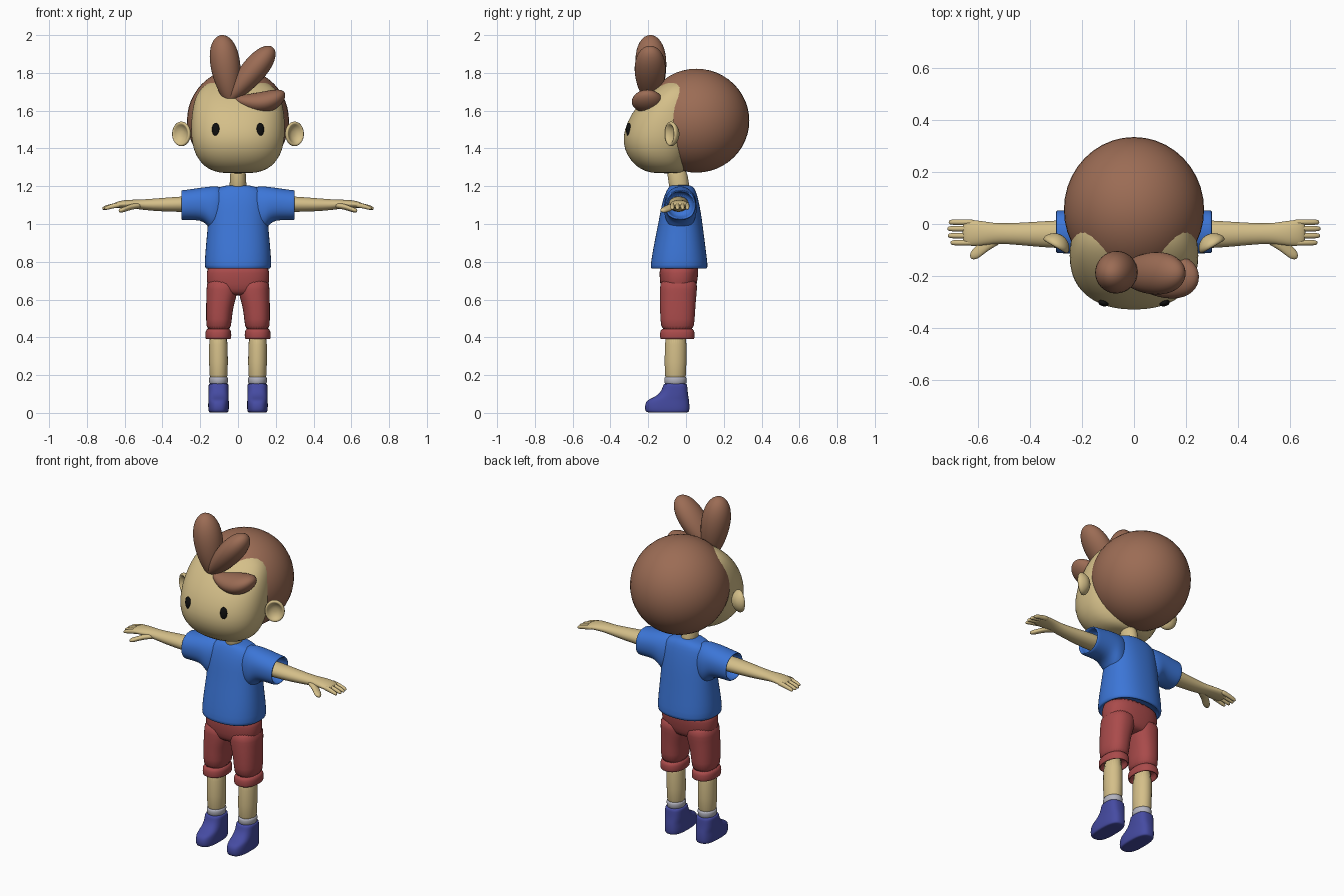
import bpy, bmesh, math
from mathutils import Vector, Matrix


def material(name, rgb):
    m = bpy.data.materials.new(name)
    m.diffuse_color = (*rgb, 1)
    return m


SKIN = material("skin", (0.66, 0.52, 0.25))
HAIR = material("brown", (0.33, 0.15, 0.09))
BLUE = material("blue", (0.045, 0.18, 0.68))
RED = material("red", (0.40, 0.07, 0.07))
SHOE = material("indigo", (0.06, 0.07, 0.36))
SOCK = material("sock_grey", (0.45, 0.45, 0.52))
BLACK = material("black", (0.005, 0.005, 0.005))


def finish(name, bm, mat, mirror=False, subsurf=0):
    bmesh.ops.recalc_face_normals(bm, faces=bm.faces)
    for f in bm.faces:
        f.smooth = True
    me = bpy.data.meshes.new(name)
    bm.to_mesh(me)
    bm.free()
    me.materials.append(mat)
    ob = bpy.data.objects.new(name, me)
    bpy.context.collection.objects.link(ob)
    if mirror:
        mod = ob.modifiers.new("mirror", 'MIRROR')
        mod.use_mirror_merge = False
    if subsurf:
        mod = ob.modifiers.new("smooth", 'SUBSURF')
        mod.levels = mod.render_levels = subsurf
    return ob


def loft(name, rings, mat, axis='z', p=2.0, n=32, mirror=False):
    """Stack of superellipse rings (t, c1, c2, r1, r2) along z or x."""
    bm = bmesh.new()
    loops = []
    for t, c1, c2, r1, r2 in rings:
        loop = []
        for i in range(n):
            a = math.tau * i / n
            c, s = math.cos(a), math.sin(a)
            u = c1 + r1 * math.copysign(abs(c) ** (2 / p), c)
            v = c2 + r2 * math.copysign(abs(s) ** (2 / p), s)
            loop.append(bm.verts.new((u, v, t) if axis == 'z' else (t, u, v)))
        loops.append(loop)
    for a, b in zip(loops, loops[1:]):
        for i in range(n):
            j = (i + 1) % n
            bm.faces.new((a[i], a[j], b[j], b[i]))
    bm.faces.new(loops[0])
    bm.faces.new(loops[-1])
    return finish(name, bm, mat, mirror, 1)


def span(z, cx, rx, y0, y1):
    """Ring given by its front and back y."""
    return (z, cx, (y0 + y1) / 2, rx, (y1 - y0) / 2)


def ellipsoid(name, centre, radii, mat, rot=0, mirror=False):
    bm = bmesh.new()
    bmesh.ops.create_uvsphere(bm, u_segments=40, v_segments=24, radius=1)
    bm.transform(Matrix.Translation(centre) @ Matrix.Rotation(rot, 4, 'Z')
                 @ Matrix.Diagonal((*radii, 1)))
    return finish(name, bm, mat, mirror)


def tuft(name, base, tip, r_side, r_depth, bend=0):
    """Egg-shaped lock of hair, thin at its base."""
    base, tip = Vector(base), Vector(tip)
    d = (tip - base).normalized()
    side = Vector((0, 1, 0)).cross(d).normalized()
    depth = d.cross(side)
    half = (tip - base).length / 2
    bm = bmesh.new()
    bmesh.ops.create_uvsphere(bm, u_segments=32, v_segments=20, radius=1)
    for v in bm.verts:
        x, y, z = v.co
        k = 1 + 0.22 * z
        v.co = ((base + tip) / 2 + d * z * half + depth * y * k * r_depth
                + side * (x * k * r_side + bend * (z * z - 1)))
    return finish(name, bm, HAIR)


# Head, hair cap and forelocks
loft("head", [span(z, 0, rx, y0, y1) for z, rx, y0, y1 in (
    (1.268, .07, -.16, -.04), (1.278, .13, -.215, -.01), (1.305, .18, -.265, .01),
    (1.36, .224, -.312, .03), (1.43, .245, -.335, .06), (1.50, .25, -.327, .08),
    (1.58, .246, -.292, .09), (1.65, .233, -.238, .09), (1.70, .213, -.185, .08),
    (1.745, .17, -.125, .06), (1.77, .09, -.08, .03))], SKIN, p=2.25, n=40)
ellipsoid("hair_cap", (0, .055, 1.547), (.27, .28, .275), HAIR)
tuft("tall_forelock", (-.035, -.18, 1.63), (-.09, -.19, 2.0), .077, .08)
tuft("middle_forelock", (-.055, -.19, 1.65), (.185, -.19, 1.935), .065, .08)
tuft("low_forelock", (-.02, -.20, 1.66), (.25, -.205, 1.685), .055, .082, -.03)

# Eyes and dished ears
ellipsoid("eyes", (.118, -.304, 1.50), (.02, .013, .036), BLACK, .28, True)
bm = bmesh.new()
profile = [(0, .028), (.03, .022), (.05, .004), (.06, -.012), (.056, -.026),
           (.046, -.026), (.038, -.014), (.02, -.004), (0, -.002)]
verts = [bm.verts.new((r, y, 0)) for r, y in profile]
edges = [bm.edges.new(e) for e in zip(verts, verts[1:])]
bmesh.ops.spin(bm, geom=verts + edges, cent=(0, 0, 0), axis=(0, 1, 0),
               angle=math.tau, steps=32)
bmesh.ops.remove_doubles(bm, verts=bm.verts, dist=.0005)
bm.transform(Matrix.Translation((.292, -.066, 1.477))
             @ Matrix.Rotation(math.radians(30), 4, 'Z')
             @ Matrix.Diagonal((.95, 1, 1.13, 1)))
finish("ears", bm, SKIN, True, 1)

# Neck
loft("neck", [(1.15, 0, -.03, .045, .052), (1.2, 0, -.035, .044, .054),
              (1.32, 0, -.055, .044, .055)], SKIN)

# Shirt body with open hem, and sleeves with open cuffs
loft("shirt_body", [span(z, 0, rx, y0, y1) for z, rx, y0, y1 in (
    (.79, .15, -.165, .09), (.768, .155, -.17, .095), (.762, .17, -.185, .11),
    (.772, .178, -.19, .117), (.85, .174, -.178, .107), (.95, .164, -.158, .094),
    (1.03, .158, -.142, .084), (1.10, .158, -.13, .072), (1.16, .15, -.112, .058),
    (1.19, .12, -.095, .045), (1.205, .06, -.085, .025), (1.206, .03, -.05, .0))],
     BLUE, p=2.3)
loft("sleeves", [
    (.06, -.03, 1.09, .07, .11), (.13, -.03, 1.075, .088, .125),
    (.16, -.03, 1.094, .086, .103), (.185, -.03, 1.104, .085, .09),
    (.22, -.03, 1.105, .084, .084), (.28, -.03, 1.10, .083, .08),
    (.296, -.03, 1.10, .083, .08), (.302, -.03, 1.10, .078, .075),
    (.296, -.03, 1.10, .068, .066), (.22, -.03, 1.105, .068, .066)],
     BLUE, 'x', 2.2, mirror=True)

# Arms, fingers and thumbs
loft("arms", [
    (.18, -.038, 1.106, .056, .044), (.30, -.040, 1.105, .054, .041),
    (.40, -.039, 1.102, .046, .036), (.50, -.037, 1.102, .039, .028),
    (.54, -.036, 1.105, .040, .024), (.59, -.036, 1.106, .048, .022),
    (.63, -.034, 1.103, .051, .019), (.655, -.033, 1.098, .048, .014),
    (.66, -.033, 1.097, .03, .008)], SKIN, 'x', mirror=True)
for i, (y, tip) in enumerate(((-.072, .705), (-.045, .715), (-.018, .717), (.007, .712))):
    loft(f"fingers_{i + 1}", [
        (.61, y, 1.103, .011, .014), (.65, y, 1.099, .012, .014),
        (tip - .015, y, 1.087, .011, .012), (tip - .003, y, 1.083, .009, .009),
        (tip + .002, y, 1.082, .004, .004)], SKIN, 'x', n=12, mirror=True)
loft("thumbs", [
    (.50, -.045, 1.10, .025, .016), (.55, -.068, 1.095, .026, .016),
    (.58, -.09, 1.086, .027, .015), (.602, -.107, 1.077, .028, .014),
    (.62, -.117, 1.072, .021, .013), (.632, -.122, 1.07, .01, .008)],
     SKIN, 'x', n=20, mirror=True)

# Shorts: hips, trouser legs and turned-up hems
loft("shorts_hips", [span(z, 0, rx, y0, y1) for z, rx, y0, y1 in (
    (.622, .10, -.10, .02), (.635, .145, -.125, .045), (.68, .166, -.138, .058),
    (.74, .167, -.141, .066), (.80, .162, -.14, .07))], RED, p=2.4)
loft("shorts_legs", [span(z, cx, rx, y0, y1) for z, cx, rx, y0, y1 in (
    (.42, .103, .065, -.132, .042), (.50, .101, .068, -.136, .046),
    (.56, .097, .072, -.138, .050), (.61, .089, .079, -.139, .054),
    (.65, .084, .083, -.138, .058), (.72, .082, .083, -.138, .062))],
     RED, p=2.3, mirror=True)
loft("shorts_hems", [span(z, .104, .069 - d, -.138 + d, .046 - d) for z, d in (
    (.45, .010), (.436, .005), (.43, 0), (.396, 0), (.39, .004), (.394, .012),
    (.43, .014))], RED, p=2.3, mirror=True)

# Legs, socks and shoes
loft("legs", [(.14, .103, -.056, .048, .056), (.25, .103, -.056, .05, .058),
              (.48, .105, -.053, .051, .060)], SKIN, mirror=True)
loft("socks", [(.13, .103, -.056, .051, .060), (.19, .103, -.056, .051, .060),
               (.193, .103, -.056, .047, .055)], SOCK, mirror=True)
loft("shoes", [span(z, .103, rx, y0, y1) for z, rx, y0, y1 in (
    (.002, .046, -.200, .005), (.004, .051, -.210, .014), (.016, .055, -.218, .019),
    (.05, .055, -.217, .018), (.068, .054, -.205, .016), (.08, .054, -.175, .014),
    (.098, .054, -.145, .011), (.125, .053, -.126, .008), (.152, .053, -.120, .006),
    (.156, .048, -.114, .001))], SHOE, p=2.7, mirror=True)
